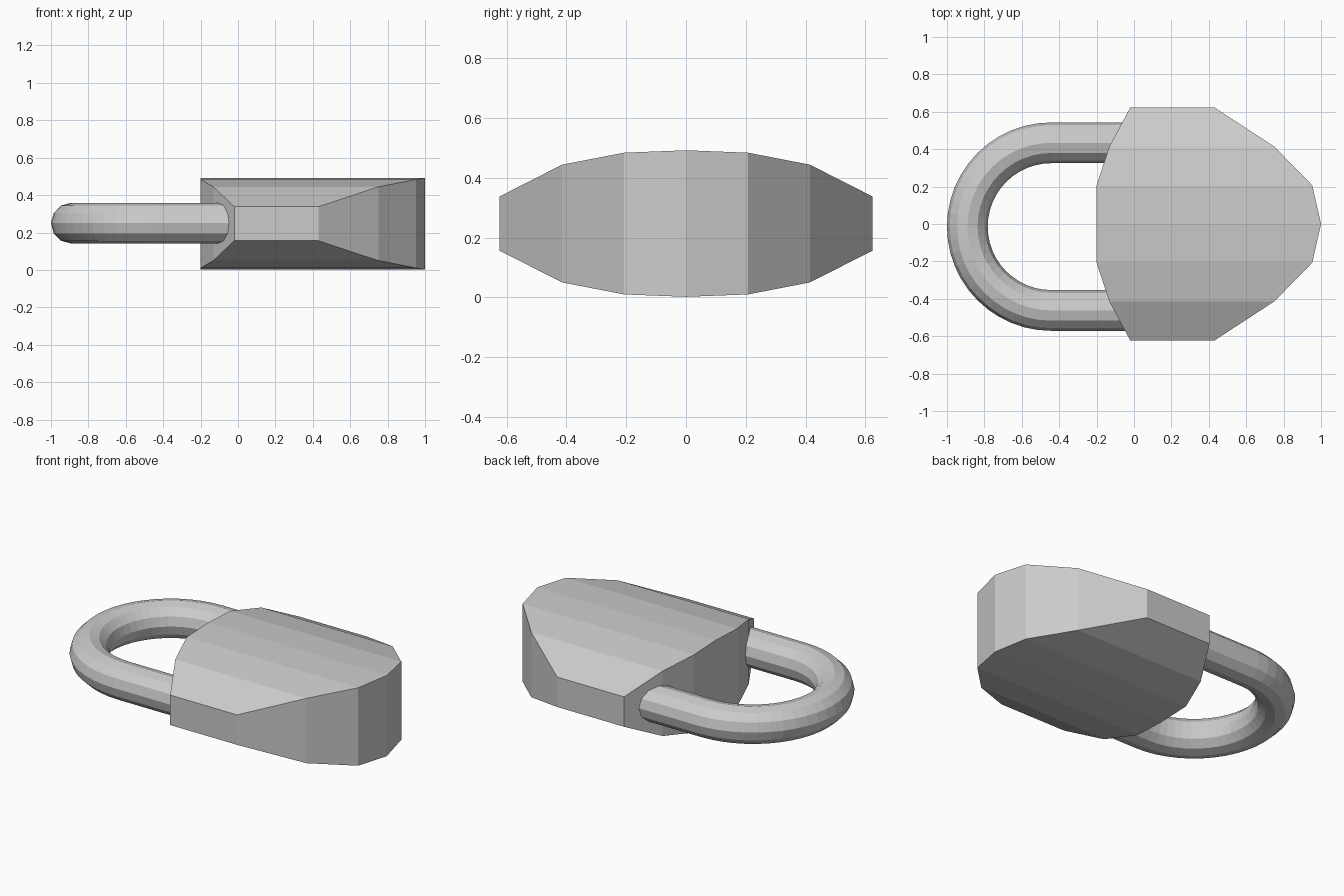
import bpy, bmesh
from math import sin, cos, pi

if "Cube" in bpy.data.objects:
    bpy.data.objects.remove(bpy.data.objects["Cube"])


def loft(name, rings):
    """Join equal-sized rings of points into a capped solid."""
    bm = bmesh.new()
    rows = [[bm.verts.new(p) for p in ring] for ring in rings]
    n = len(rows[0])
    for a, b in zip(rows, rows[1:]):
        for i in range(n):
            j = (i + 1) % n
            bm.faces.new((a[i], a[j], b[j], b[i]))
    bm.faces.new(rows[0])
    bm.faces.new(rows[-1])
    bmesh.ops.recalc_face_normals(bm, faces=bm.faces)
    mesh = bpy.data.meshes.new(name)
    bm.to_mesh(mesh)
    bm.free()
    obj = bpy.data.objects.new(name, mesh)
    bpy.context.collection.objects.link(obj)
    return obj


# Lock body: rectangular sections along y (y, x_min, x_max, half height)
MID_Z = 0.247
half = [(0.0, -0.2, 1.0, 0.245), (0.207, -0.2, 0.953, 0.237),
        (0.414, -0.132, 0.75, 0.197), (0.623, -0.02, 0.43, 0.091)]
sections = [(-y, a, b, h) for y, a, b, h in half[:0:-1]] + half
loft("lock_body", [[(a, y, MID_Z - h), (b, y, MID_Z - h),
                    (b, y, MID_Z + h), (a, y, MID_Z + h)]
                   for y, a, b, h in sections])

# Shackle: 12-sided rod swept along a U path
ROD, BEND, CX, CY, CZ = 0.109, 0.448, -0.443, -0.014, 0.25
BEND_STEPS, SIDES = 24, 12
path = [(0.0, CY + BEND, pi / 2)]
for i in range(BEND_STEPS + 1):
    t = pi / 2 + pi * i / BEND_STEPS
    path.append((CX + BEND * cos(t), CY + BEND * sin(t), t))
path.append((0.0, CY - BEND, 3 * pi / 2))

rings = []
for x, y, t in path:
    ring = []
    for k in range(SIDES):
        a = 2 * pi * k / SIDES
        r = ROD * cos(a)
        ring.append((x + r * cos(t), y + r * sin(t), CZ + ROD * sin(a)))
    rings.append(ring)
loft("shackle", rings)
